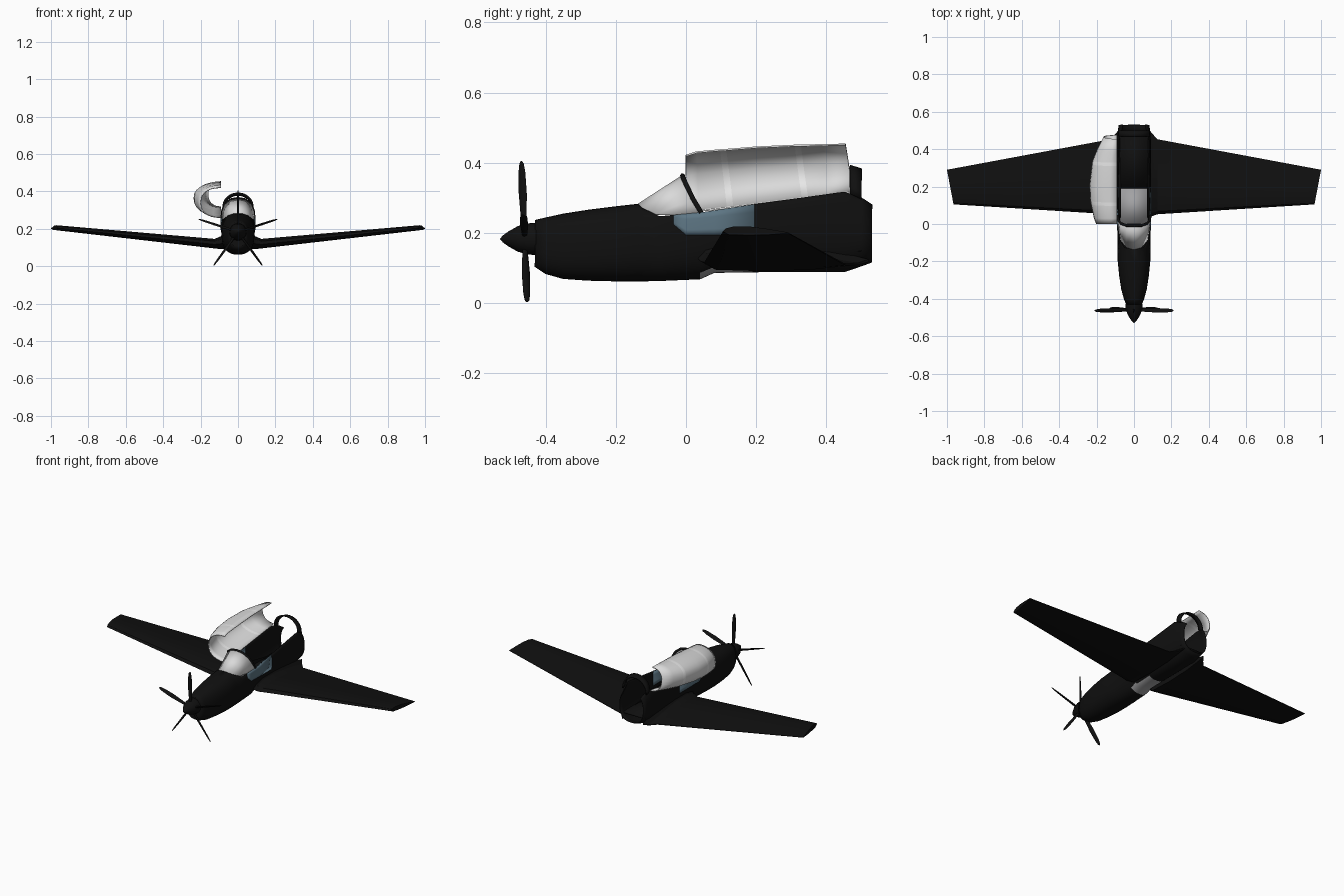
import bpy, bmesh, math
from mathutils import Vector, Matrix

if "Cube" in bpy.data.objects:
    bpy.data.objects.remove(bpy.data.objects["Cube"])


def mat(name, rgb):
    m = bpy.data.materials.new(name)
    m.diffuse_color = (*rgb, 1)
    m.use_nodes = True
    m.node_tree.nodes["Principled BSDF"].inputs["Base Color"].default_value = m.diffuse_color
    return m


BLACK = mat("black_paint", (0.005, 0.005, 0.005))
GLASS = mat("pale_glass", (0.70, 0.70, 0.70))
WHITE = mat("white_strip", (0.95, 0.95, 0.95))
BLUE = mat("blue_grey_panel", (0.11, 0.18, 0.23))
GREY = mat("grey_floor", (0.36, 0.36, 0.37))


def loft(name, rows, mats, closed=False, caps=False, rule=None, thick=0, smooth=40):
    """Skin between rows of points; rule(centre, row) gives the material slot."""
    bm = bmesh.new()
    grid = [[bm.verts.new(p) for p in r] for r in rows]
    n = len(rows[0])
    for i in range(len(rows) - 1):
        for j in range(n if closed else n - 1):
            k = (j + 1) % n
            f = bm.faces.new((grid[i][j], grid[i][k], grid[i + 1][k], grid[i + 1][j]))
            if rule:
                f.material_index = rule(f.calc_center_median(), i)
    if caps:
        bm.faces.new(grid[0])
        bm.faces.new(grid[-1])
    bmesh.ops.remove_doubles(bm, verts=bm.verts, dist=0.0003)
    bmesh.ops.recalc_face_normals(bm, faces=bm.faces)
    me = bpy.data.meshes.new(name)
    bm.to_mesh(me)
    bm.free()
    for m in mats:
        me.materials.append(m)
    ob = bpy.data.objects.new(name, me)
    bpy.context.collection.objects.link(ob)
    if thick:
        s = ob.modifiers.new("thickness", "SOLIDIFY")
        s.thickness, s.offset = thick, 0
    bpy.ops.object.select_all(action="DESELECT")
    ob.select_set(True)
    bpy.context.view_layer.objects.active = ob
    bpy.ops.object.shade_smooth_by_angle(angle=math.radians(smooth))
    return ob


def tube(name, pts, r, m):
    cu = bpy.data.curves.new(name, "CURVE")
    cu.dimensions = "3D"
    cu.bevel_depth, cu.bevel_resolution, cu.use_fill_caps = r, 2, True
    sp = cu.splines.new("POLY")
    sp.points.add(len(pts) - 1)
    for q, p in zip(sp.points, pts):
        q.co = (*p, 1)
    cu.materials.append(m)
    bpy.context.collection.objects.link(bpy.data.objects.new(name, cu))


def spow(v, p):
    return math.copysign(abs(v) ** p, v)


# Fuselage stations: y, half width, bottom, virtual top, rail (open above rail)
ST = [(-.43, .040, .105, .235, .235), (-.40, .052, .085, .242, .242),
      (-.35, .066, .071, .253, .253), (-.28, .077, .066, .264, .264),
      (-.20, .085, .064, .274, .274), (-.137, .086, .064, .281, .281),
      (-.125, .086, .064, .284, .270), (-.075, .087, .065, .310, .247),
      (.04, .088, .070, .360, .258), (.08, .090, .088, .370, .264),
      (.19, .090, .090, .377, .281), (.45, .088, .090, .390, .317),
      (.50, .084, .107, .330, .300), (.53, .080, .118, .300, .280)]
P = 0.8


def station(y):
    for a, b in zip(ST, ST[1:]):
        if y <= b[0]:
            t = (y - a[0]) / (b[0] - a[0])
            return [u + (v - u) * t for u, v in zip(a, b)]
    return ST[-1]


def hull_x(y, z):
    _, w, zb, zt, _ = station(y)
    c = spow(max(-1, min(1, (z - (zb + zt) / 2) / ((zt - zb) / 2))), 1 / P)
    return w * math.sqrt(1 - c * c) ** P


def ring(s, n=32):
    y, w, zb, zt, rail = s
    zc, h = (zb + zt) / 2, (zt - zb) / 2
    top = math.acos(max(-1, min(1, -spow((rail - zc) / h, 1 / P))))
    out = []
    for i in range(n + 1):
        a = top * (2 * i / n - 1)
        out.append((w * spow(math.sin(a), P), y, zc - h * spow(math.cos(a), P)))
    return out


def belly(c, i):
    return 1 if .04 < c.y < .19 and abs(c.x) < .05 and c.z < .12 else 0


loft("fuselage", [ring(s) for s in ST], [BLACK, GREY], rule=belly, thick=.004)
# Nose front plate
loft("nose_plate", [ring(ST[0]), [(0, -.432, .18)] * 33], [BLACK])

# Spinner
prof = [(-.53, .0005), (-.522, .010), (-.505, .022), (-.48, .036), (-.455, .044), (-.428, .046)]
loft("spinner", [[(r * math.cos(a), y, .183 + r * math.sin(a))
                  for a in [k * math.tau / 24 for k in range(24)]] for y, r in prof],
     [BLACK], closed=True, caps=True)

# Five propeller blades, strongly pitched
pitch = math.radians(28)
chord = Vector((math.sin(pitch), math.cos(pitch), 0))
flat = Vector((math.cos(pitch), -math.sin(pitch), 0))
for k in range(5):
    rot = Matrix.Rotation(k * math.tau / 5, 3, "Y")
    rows = []
    for r, c, t in [(.03, .007, .006), (.07, .010, .005), (.13, .013, .004),
                    (.19, .011, .003), (.215, .007, .002), (.222, .002, .001)]:
        row = []
        for u, v in [(1, 0), (.4, 1), (-.4, 1), (-1, 0), (-.4, -1), (.4, -1)]:
            p = rot @ (chord * u * c + flat * v * t + Vector((0, 0, r)))
            row.append((p.x, p.y - .46 - .04 * p.z, p.z + .183))
        rows.append(row)
    loft(f"propeller_blade_{k + 1}", rows, [BLACK], closed=True, caps=True)

# Wings with root fillets: x at leading edge, x at trailing edge, y span, z span
FOIL = [(0, .42), (.04, .75), (.18, 1), (.42, .97), (.7, .7), (1, .34),
        (1, .26), (.7, .06), (.4, 0), (.1, .06)]
WING = [(.070, .070, .03, .52, .092, .190), (.092, .092, .04, .49, .091, .160),
        (.125, .125, .052, .453, .095, .146), (.965, 1.0, .105, .29, .193, .219)]
for side, s in (("left", -1), ("right", 1)):
    loft(f"{side}_wing", [[(s * (xl + (xt - xl) * c), y0 + (y1 - y0) * c, z0 + (z1 - z0) * t)
                           for c, t in FOIL] for xl, xt, y0, y1, z0, z1 in WING],
         [BLACK], closed=True, caps=True, smooth=25)

# Wing box behind the cockpit floor, and the floor itself
loft("wing_box", [[(-.075, y, .15), (.075, y, .15)] for y in (.19, .50)], [BLACK], thick=.01)
loft("cockpit_floor", [[(-.074, y, .13), (.074, y, .13)] for y in (0, .19)], [GREY], thick=.008)

# Blue-grey side panels following the hull
for side, s in (("left", -1), ("right", 1)):
    rows = []
    for y, lo in [(-.035, .224), (0, .194), (.04, .194), (.08, .194), (.195, .194)]:
        hi = station(y)[4]
        zs = [lo + (hi - lo) * k / 4 for k in range(5)]
        rows.append([(s * hull_x(y, z), y, z) for z in zs])
    loft(f"{side}_side_panel", rows, [BLUE], thick=.008)


# Windscreen between the hull edge and a hoop
def both(half):
    return [(-x, y, z) for x, y, z in half[:0:-1]] + half


base = both([(0, -.137, .281), (.04, -.125, .270), (.072, -.085, .252), (.081, -.03, .251), (.087, .04, .258)])
hoop = both([(0, -.01, .363), (.04, -.008, .356), (.070, .003, .332), (.083, .02, .297), (.087, .043, .258)])
loft("windscreen", [base, hoop], [GLASS], thick=.004, smooth=20)
tube("windscreen_frame", hoop, .007, BLACK)

# Rear arch behind the cockpit
rows = []
for y, z0, z1 in [(.467, .312, .390), (.50, .296, .380)]:
    row = []
    for k in range(17):
        a = math.pi * (k / 16 - .5)
        row.append((.080 * math.sin(a), y, z0 + (z1 - z0) * math.cos(a) ** .9))
    rows.append(row)
loft("rear_arch", rows, [BLACK], thick=.008)

# Canopy swung open to the left: y, low edge, high edge, depth
CAN = [(0, .260, .420, .110), (.03, .263, .430, .122), (.097, .271, .436, .138),
       (.115, .273, .437, .141), (.20, .284, .444, .145), (.31, .298, .449, .132),
       (.328, .300, .449, .129), (.39, .308, .451, .103), (.455, .317, .452, .070)]
rows = []
for y, z0, z1, d in CAN:
    row = []
    for k in range(15):
        a = math.pi * k / 14
        up = .5 - .5 * spow(math.cos(a), .85)
        lean = .02 * (1 - up) * min(1, y / .1)
        row.append((-.09 - d * abs(math.sin(a)) ** .85, y + lean, z0 + (z1 - z0) * up))
    rows.append(row)
loft("open_canopy", rows, [GLASS, WHITE], rule=lambda c, i: 1 if i in (2, 5) else 0,
     thick=.005, smooth=25)
